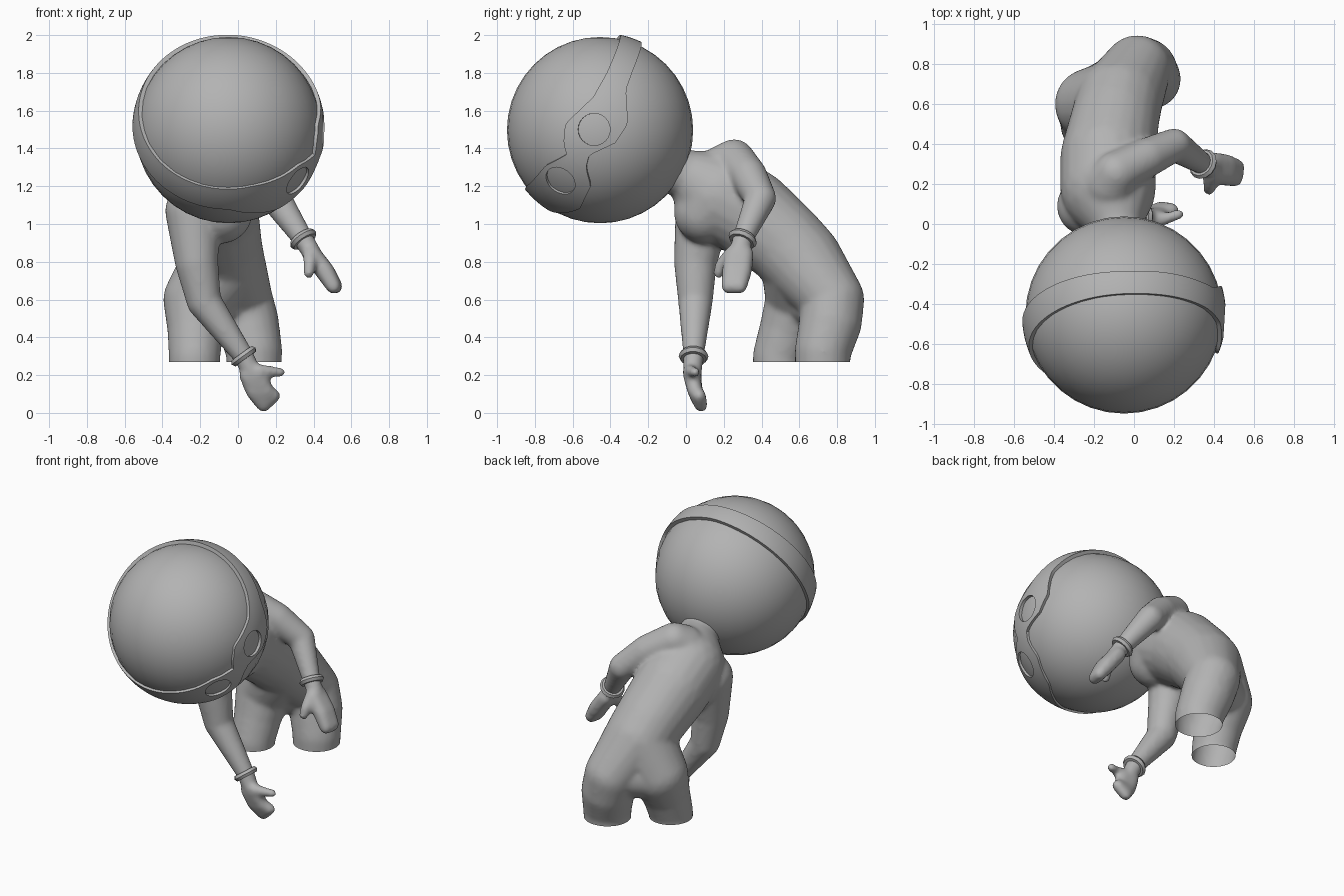
import bpy
import bmesh
from math import radians, sin, cos
from mathutils import Vector

default_cube = bpy.data.objects.get("Cube")
if default_cube:
    bpy.data.objects.remove(default_cube, do_unlink=True)

grey = bpy.data.materials.new("plain_grey")
grey.use_nodes = True
colour = (0.45, 0.45, 0.45, 1)
grey.diffuse_color = colour
grey.node_tree.nodes["Principled BSDF"].inputs["Base Color"].default_value = colour


def add_object(name, bm):
    mesh = bpy.data.meshes.new(name)
    bm.to_mesh(mesh)
    bm.free()
    mesh.materials.append(grey)
    obj = bpy.data.objects.new(name, mesh)
    bpy.context.collection.objects.link(obj)
    return obj


def bake(obj):
    """Replace the object's mesh with its modified result."""
    graph = bpy.context.evaluated_depsgraph_get()
    mesh = bpy.data.meshes.new_from_object(obj.evaluated_get(graph))
    obj.modifiers.clear()
    obj.data = mesh


def shade(obj, angle):
    bpy.ops.object.select_all(action="DESELECT")
    obj.select_set(True)
    bpy.context.view_layer.objects.active = obj
    bpy.ops.object.shade_smooth_by_angle(angle=radians(angle))


def hull(target, balls):
    """Wrap balls (x, y, z, radius) in one convex skin and add it to target."""
    bm = bmesh.new()
    for x, y, z, r in balls:
        made = bmesh.ops.create_icosphere(bm, subdivisions=3, radius=r)
        bmesh.ops.translate(bm, verts=made["verts"], vec=(x, y, z))
    points = [v.co.copy() for v in bm.verts]
    bm.clear()
    for p in points:
        bm.verts.new(p)
    bmesh.ops.convex_hull(bm, input=bm.verts)
    bmesh.ops.delete(bm, geom=[v for v in bm.verts if not v.link_faces], context="VERTS")
    bmesh.ops.recalc_face_normals(bm, faces=bm.faces)
    piece = bpy.data.meshes.new("piece")
    bm.to_mesh(piece)
    bm.free()
    target.from_mesh(piece)
    bpy.data.meshes.remove(piece)


def chain(target, balls):
    for pair in zip(balls, balls[1:]):
        hull(target, pair)


# Body: neck, torso, hips, legs and arms fused into one smooth skin
body = bmesh.new()
chest = (-.13, .18, 1.145, .24)
belly = (-.075, .61, .805, .218)
chain(body, [(-.07, -.12, 1.3, .13), (-.09, .02, 1.26, .13), chest,
             (-.13, .33, 1.06, .24), (-.095, .52, .9, .222), belly])
chain(body, [chest, (-.09, .1, 1.06, .165)])
chain(body, [belly, (.015, .775, .6, .17), (.05, .765, .48, .167), (.085, .725, .33, .15),
             (.085, .72, .15, .142)])
chain(body, [belly, (-.217, .6, .6, .18), (-.225, .54, .45, .15), (-.23, .49, .3, .137),
             (-.23, .49, .15, .135)])
hull(body, [(.0, .745, .6, .15), (-.2, .62, .6, .16)])

left_wrist = (.345, .3, .92, .055)
right_wrist = (.03, .04, .3, .055)
chain(body, [(-.12, .2, 1.28, .14), (-.09, .255, 1.34, .11), (.06, .33, 1.255, .1),
             (.2, .395, 1.135, .084), left_wrist, (.39, .28, .85, .05)])
chain(body, [(-.24, .09, 1.07, .147), (-.22, .05, .8, .115), (-.18, .05, .59, .092),
             right_wrist, (.07, .035, .22, .05)])

# Mitten hands with thumbs
left_palm = [(.39, .31, .84, .05), (.39, .25, .84, .048), (.46, .3, .75, .05), (.46, .24, .75, .05)]
left_tips = [(.515, .285, .67, .04), (.505, .225, .67, .04)]
right_palm = [(.05, .035, .2, .046), (.11, .03, .2, .046), (.08, .05, .11, .04), (.15, .045, .12, .038)]
right_tips = [(.135, .08, .038, .036), (.19, .07, .09, .036)]
for palm, tips in ((left_palm, left_tips), (right_palm, right_tips)):
    hull(body, palm)
    hull(body, palm[2:] + tips)
chain(body, [(.38, .24, .84, .04), (.38, .19, .79, .034), (.375, .172, .74, .03)])
chain(body, [(.11, .02, .22, .04), (.17, .03, .22, .03), (.225, .05, .215, .027)])

skin = add_object("body", body)
remesh = skin.modifiers.new("fuse", "REMESH")
remesh.mode = "VOXEL"
remesh.voxel_size = 0.013
soften = skin.modifiers.new("soften", "SMOOTH")
soften.factor = 0.5
soften.iterations = 12
bake(skin)

# Cut the legs off level, leaving them open
bm = bmesh.new()
bm.from_mesh(skin.data)
legs = [f for f in bm.faces if f.calc_center_median().y > 0.25]
parts = set(legs) | {e for f in legs for e in f.edges} | {v for f in legs for v in f.verts}
bmesh.ops.bisect_plane(bm, geom=list(parts), plane_co=(0, 0, 0.27),
                       plane_no=(0, 0, 1), clear_inner=True)
bm.to_mesh(skin.data)
bm.free()
shade(skin, 60)

# Bracelets around both wrists
for name, wrist, elbow in (("left_bracelet", left_wrist, (.2, .395, 1.135)),
                           ("right_bracelet", right_wrist, (-.18, .05, .59))):
    centre = Vector(wrist[:3])
    along = centre - Vector(elbow)
    bpy.ops.mesh.primitive_torus_add(major_radius=0.058, minor_radius=0.021,
                                     major_segments=14, minor_segments=6, location=centre,
                                     rotation=along.to_track_quat("Z", "Y").to_euler())
    ring = bpy.context.object
    ring.name = name
    ring.data.materials.append(grey)
    shade(ring, 40)

# Head
HEAD = Vector((-.05, -.455, 1.497))
bm = bmesh.new()
bmesh.ops.create_uvsphere(bm, u_segments=36, v_segments=20, radius=0.493)
bmesh.ops.translate(bm, verts=bm.verts, vec=HEAD)
shade(add_object("head", bm), 60)

# Headband: a shell between two wavy edges, measured around a tilted axis
BAND = HEAD + Vector((0, 0, .006))
AXIS = Vector((0, -.87, .49)).normalized()
SIDE = Vector((1, 0, 0))
UP = AXIS.cross(SIDE)


def direction(around, lat):
    a, b = radians(around), radians(lat)
    return AXIS * sin(b) + (SIDE * cos(a) + UP * sin(a)) * cos(b)


def edge_at(points, around):
    for (a, p), (b, q) in zip(points, points[1:]):
        if a <= around <= b:
            return p + (q - p) * (around - a) / (b - a)


front_edge = [(-90, 22), (-74, 22), (-40, 18), (-24, 10), (-19, 15), (-8, 20), (15, 13),
              (34, 13), (82, 17), (180, 21), (270, 22)]
back_edge = [(-90, 4), (-75, -4), (-58, -13), (-35, -12), (-25, -4), (-17, -2), (-3, -12),
             (11, -13), (29, -2), (43, 0), (88, 4), (180, 4), (270, 4)]
STEPS, ROWS = 120, 6
bm = bmesh.new()
columns = []
for i in range(STEPS):
    around = -90 + 360 * i / STEPS
    low, high = edge_at(back_edge, around), edge_at(front_edge, around)
    columns.append([bm.verts.new(BAND + direction(around, low + (high - low) * j / ROWS) * 0.51)
                    for j in range(ROWS + 1)])
for i, column in enumerate(columns):
    after = columns[(i + 1) % STEPS]
    for j in range(ROWS):
        bm.faces.new((column[j], after[j], after[j + 1], column[j + 1]))
bmesh.ops.recalc_face_normals(bm, faces=bm.faces)
first = next(iter(bm.faces))
if first.normal.dot(first.calc_center_median() - BAND) < 0:
    bmesh.ops.reverse_faces(bm, faces=bm.faces)
band = add_object("headband", bm)
solid = band.modifiers.new("thickness", "SOLIDIFY")
solid.thickness = 0.035
solid.offset = -1

# Two round holes on the left side of the band
cutters = []
for around, lat in ((-2, 3), (-43, 5.5)):
    out = direction(around, lat)
    bpy.ops.mesh.primitive_cylinder_add(vertices=24, radius=0.085, depth=0.3, location=BAND + out * 0.5,
                                        rotation=out.to_track_quat("Z", "Y").to_euler())
    cutter = bpy.context.object
    cutter.name = "hole_cutter"
    cutter.hide_render = True
    cutters.append(cutter)
    cut = band.modifiers.new("hole", "BOOLEAN")
    cut.operation = "DIFFERENCE"
    cut.object = cutter
bake(band)
for cutter in cutters:
    bpy.data.objects.remove(cutter, do_unlink=True)
shade(band, 35)
